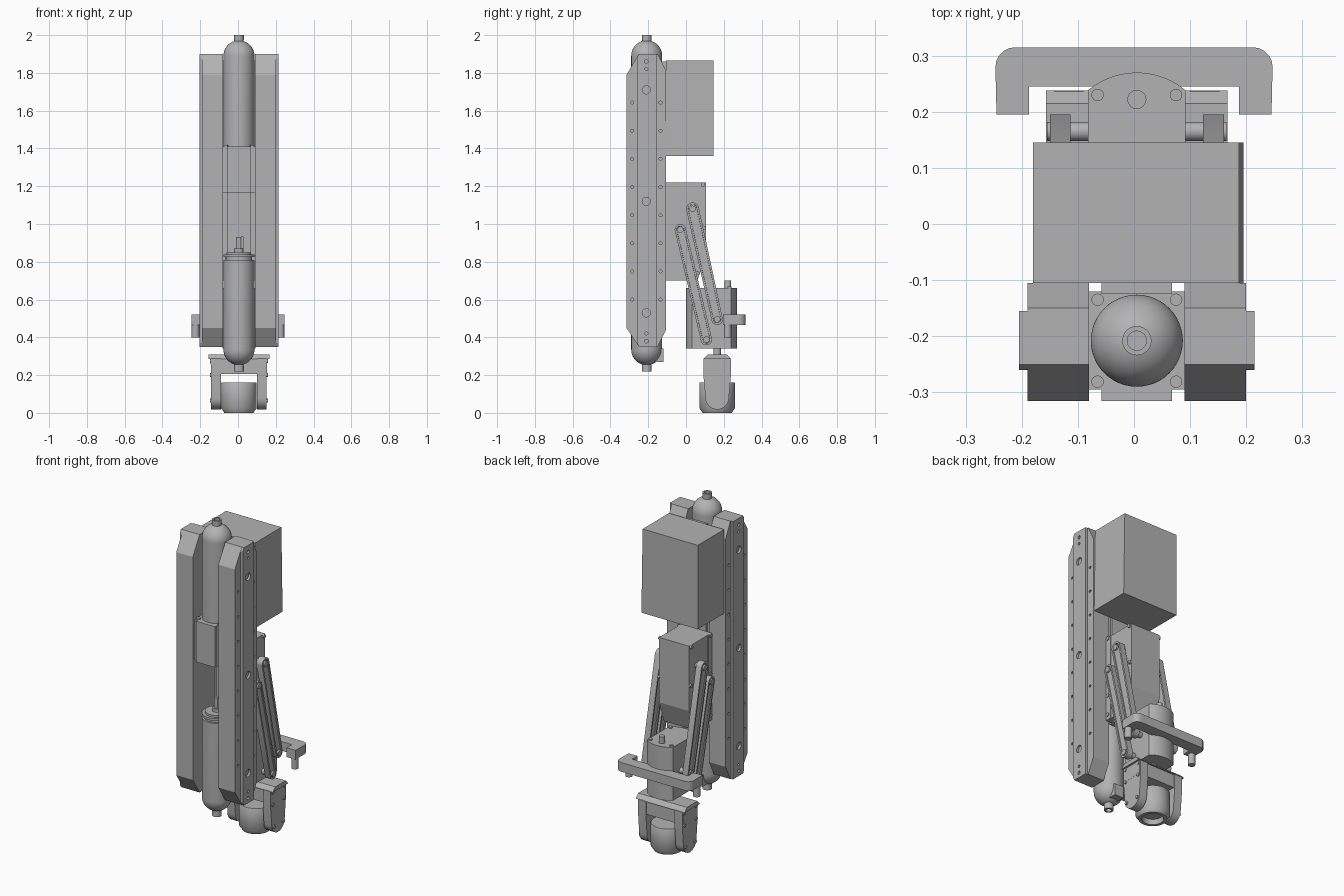
import bpy, bmesh, math
from mathutils import Matrix, Vector

cube = bpy.data.objects.get("Cube")
if cube:
    bpy.data.objects.remove(cube, do_unlink=True)

GREY = (0.45, 0.45, 0.45, 1)
metal = bpy.data.materials.new("plain grey")
metal.use_nodes = True
metal.diffuse_color = GREY
metal.node_tree.nodes["Principled BSDF"].inputs["Base Color"].default_value = GREY

CX = 0.005            # centre line of the assembly
TANK_Y = -0.208
SIDES = (("right", -1), ("left", 1))


def finish(bm, name, smooth=False):
    bmesh.ops.recalc_face_normals(bm, faces=bm.faces)
    mesh = bpy.data.meshes.new(name)
    bm.to_mesh(mesh)
    bm.free()
    mesh.materials.append(metal)
    ob = bpy.data.objects.new(name, mesh)
    bpy.context.collection.objects.link(ob)
    if smooth:
        bpy.ops.object.select_all(action='DESELECT')
        ob.select_set(True)
        bpy.context.view_layer.objects.active = ob
        bpy.ops.object.shade_smooth_by_angle(angle=math.radians(35))
    return ob


def prism(name, outline, axis, a, b, smooth=False, groove=0):
    """Extrude a 2D outline along an axis from a to b."""
    place = {"x": lambda u, v, t: (t, u, v),
             "y": lambda u, v, t: (u, t, v),
             "z": lambda u, v, t: (u, v, t)}[axis]
    bm = bmesh.new()
    ends = [[bm.verts.new(place(u, v, t)) for u, v in outline] for t in (a, b)]
    caps = [bm.faces.new(e) for e in ends]
    n = len(outline)
    for i in range(n):
        j = (i + 1) % n
        bm.faces.new((ends[0][i], ends[0][j], ends[1][j], ends[1][i]))
    if groove:
        bmesh.ops.recalc_face_normals(bm, faces=bm.faces)
        bmesh.ops.inset_individual(bm, faces=caps, thickness=groove, use_even_offset=True)
        bmesh.ops.inset_individual(bm, faces=caps, thickness=0.001, depth=-0.006)
    return finish(bm, name, smooth)


def box(name, x, y, z):
    return prism(name, [(x[0], y[0]), (x[1], y[0]), (x[1], y[1]), (x[0], y[1])], "z", *z)


def add_pin(bm, p, axis, r, length, seg=16):
    turn = Vector((0, 0, 1)).rotation_difference(Vector(axis)).to_matrix().to_4x4()
    bmesh.ops.create_cone(bm, cap_ends=True, segments=seg, radius1=r, radius2=r,
                          depth=length, matrix=Matrix.Translation(p) @ turn)


def pins(name, points, axis, r, length):
    bm = bmesh.new()
    for p in points:
        add_pin(bm, p, axis, r, length)
    return finish(bm, name, True)


def lathe(name, profile, x, y, seg=48):
    """Spin an (r, z) profile about a vertical axis."""
    bm = bmesh.new()
    vs = [bm.verts.new((r, 0, z)) for r, z in profile]
    es = [bm.edges.new(p) for p in zip(vs, vs[1:])]
    bmesh.ops.spin(bm, geom=vs + es, cent=(0, 0, 0), axis=(0, 0, 1),
                   angle=math.tau, steps=seg, use_duplicate=False)
    bmesh.ops.remove_doubles(bm, verts=bm.verts, dist=0.0001)
    bmesh.ops.translate(bm, verts=bm.verts, vec=(x, y, 0))
    return finish(bm, name, True)


def arc(cx, cy, r, start, end, n=14):
    angles = [math.radians(start + (end - start) * i / n) for i in range(n + 1)]
    return [(cx + r * math.cos(t), cy + r * math.sin(t)) for t in angles]


# Side rails: chamfered beam with a raised outer strip and drilled holes
beam = [(-0.315, 0.45), (-0.25, 0.35), (-0.15, 0.35), (-0.105, 0.44),
        (-0.105, 1.81), (-0.15, 1.9), (-0.25, 1.9), (-0.315, 1.79)]
strip = [(-0.26, 0.37), (-0.25, 0.35), (-0.155, 0.35), (-0.155, 1.9), (-0.25, 1.9), (-0.26, 1.88)]
for side, s in SIDES:
    rail = prism(side + "_rail", beam, "x", CX + s * 0.085, CX + s * 0.195)
    plate = prism(side + "_rail_strip", strip, "x", CX + s * 0.195, CX + s * 0.21)
    bm = bmesh.new()
    for k in range(8):
        for y in (-0.285, -0.135):
            add_pin(bm, (CX + s * 0.195, y, 0.6 + 0.149 * k), (1, 0, 0), 0.008, 0.03, 10)
    for z, r in ((1.71, 0.022), (1.12, 0.022), (0.53, 0.022),
                 (1.86, 0.01), (1.82, 0.008), (0.42, 0.008), (0.38, 0.01)):
        add_pin(bm, (CX + s * 0.21, -0.21, z), (1, 0, 0), r, 0.026, 14)
    cutter = finish(bm, "hole_cutter")
    for ob in (rail, plate):
        mod = ob.modifiers.new("holes", 'BOOLEAN')
        mod.operation, mod.object, mod.solver = 'DIFFERENCE', cutter, 'EXACT'
        bpy.context.view_layer.objects.active = ob
        bpy.ops.object.modifier_apply(modifier=mod.name)
    bpy.data.objects.remove(cutter, do_unlink=True)

# Gas cylinders with domed ends, necks and a valve
R = 0.082
dome_top = arc(0, 1.89, R, 0, 72)
lathe("upper_tank", [(0, 1.4), (R, 1.4)] + dome_top +
      [(0.026, 2.0), (0.017, 2.0), (0.017, 1.97), (0, 1.97)], CX, TANK_Y)
dome_low = arc(0, 0.335, R, -72, 0)
lathe("lower_tank", [(0, 0.24), (0.016, 0.24), (0.016, 0.22), (0.026, 0.22)] + dome_low +
      [(R, 0.81), (0.07, 0.81), (0.07, 0.825), (R, 0.825), (R, 0.838), (0.065, 0.838),
       (0.065, 0.85), (0.025, 0.85), (0.025, 0.87), (0.015, 0.87), (0.015, 0.93), (0, 0.93)],
      CX, TANK_Y)
box("valve_tab", (CX + 0.012, CX + 0.025), (TANK_Y - 0.012, TANK_Y + 0.012), (0.85, 0.935))
box("lower_tank_clip", (CX - 0.03, CX + 0.03), (-0.17, -0.12), (0.27, 0.34))

# Block carrying the upper tank, its cover and the spine between the rails
box("tank_block", (CX - 0.085, CX + 0.085), (-0.295, -0.12), (1.165, 1.41))
box("tank_block_cover", (CX - 0.063, CX + 0.063), (-0.315, -0.295), (1.165, 1.41))
box("spine", (CX - 0.063, CX + 0.063), (-0.125, -0.105), (0.7, 1.86))
pins("tank_block_bolts", [(CX + a * 0.07, TANK_Y + b * 0.073, 1.413)
                          for a in (-1, 1) for b in (-1, 1)], (0, 0, 1), 0.011, 0.012)

# Electronics box
prism("electronics_box", [(-0.18, 1.36), (0.195, 1.36), (0.187, 1.865), (-0.18, 1.865)],
      "y", -0.105, 0.145)

# Gear housing with mount flange
prism("gear_housing", [(-0.07, 0.7), (0.06, 0.7), (0.105, 0.83), (0.105, 1.22), (-0.07, 1.22)],
      "x", CX - 0.1, CX + 0.1)
box("housing_flange", (CX - 0.105, CX + 0.105), (-0.105, -0.07), (0.7, 1.22))
bolts = [(-0.09, 1.21), (-0.09, 0.98), (-0.09, 0.85), (-0.09, 0.73),
         (0.09, 1.21), (0.095, 0.98), (0.06, 0.74)]
pins("housing_bolts", [(CX + s * 0.103, y, z) for y, z in bolts for s in (-1, 1)],
     (1, 0, 0), 0.011, 0.014)

# Parallel links with pivots
for side, s in SIDES:
    for name, top, low in (("upper", Vector((0.035, 1.08)), Vector((0.165, 0.495))),
                           ("lower", Vector((-0.03, 0.97)), Vector((0.108, 0.388)))):
        d = top - low
        t = math.degrees(math.atan2(d.y, d.x))
        wide = 0.034 if name == "upper" else 0.03
        outline = arc(*top, wide, t - 80, t + 80) + arc(*low, 0.03, t + 100, t + 260)
        prism(f"{side}_{name}_link", outline, "x", CX + s * 0.118, CX + s * 0.155,
              True, groove=0.01)
        pins(f"{side}_{name}_pivots", [(CX + s * 0.12, *p) for p in (top, low)],
             (1, 0, 0), 0.017, 0.08)

# Motor: round body with flat flanks, output shafts and bolts
motor = arc(CX, 0.135, 0.135, 50, 130) + arc(CX, 0.135, 0.135, 230, 310)
prism("motor", motor, "z", 0.34, 0.66, True)
pins("motor_top_shaft", [(CX, 0.222, 0.68)], (0, 0, 1), 0.017, 0.04)
pins("motor_bolts", [(CX + a * 0.07, y, 0.662) for a in (-1, 1) for y in (0.04, 0.23)],
     (0, 0, 1), 0.011, 0.012)
pins("tool_shaft", [(CX, 0.165, 0.325)], (0, 0, 1), 0.02, 0.04)

# U-shaped handle bar with pegs under its ends
half = [(0.245, 0.195), (0.187, 0.195), (0.187, 0.245)]
handle = half + [(-x, y) for x, y in reversed(half)]
handle += arc(-0.212, 0.28, 0.035, 180, 90, 5) + arc(0.212, 0.28, 0.035, 90, 0, 5)
prism("handle_bar", handle, "z", 0.465, 0.52)
pins("handle_pegs", [(s * 0.225, 0.22, 0.435) for s in (-1, 1)], (0, 0, 1), 0.02, 0.07)

# Yoke: top plate, bridge and two tapering arms
prism("yoke_plate", [(0.115, 0.31), (0.215, 0.31), (0.238, 0.285), (0.092, 0.285)],
      "x", CX - 0.162, CX + 0.162)
prism("yoke_bridge", [(CX - 0.15, 0.287), (CX + 0.15, 0.287), (CX + 0.148, 0.205),
                      (CX - 0.148, 0.205)], "y", 0.1, 0.23)
arm = [(0.237, 0.19), (0.237, 0.287), (0.093, 0.287), (0.093, 0.19)] \
    + arc(0.165, 0.08, 0.062, 180, 360)
for side, s in SIDES:
    prism(side + "_yoke_arm", arm, "x", CX + s * 0.095, CX + s * 0.147, True)
    pins(side + "_yoke_bolts", [(CX + s * 0.148, y, z) for y in (0.11, 0.22)
                                for z in (0.275, 0.2)] +
         [(CX + s * 0.148, y, 0.065) for y in (0.12, 0.21)], (1, 0, 0), 0.01, 0.012)

# Round head hanging in the yoke, hollow underneath
lathe("head", [(0, 0.16), (0.092, 0.16), (0.094, 0.157), (0.094, 0.025), (0.08, 0.005),
               (0.078, 0), (0.06, 0), (0.055, 0.03), (0, 0.03)], CX, 0.165)
